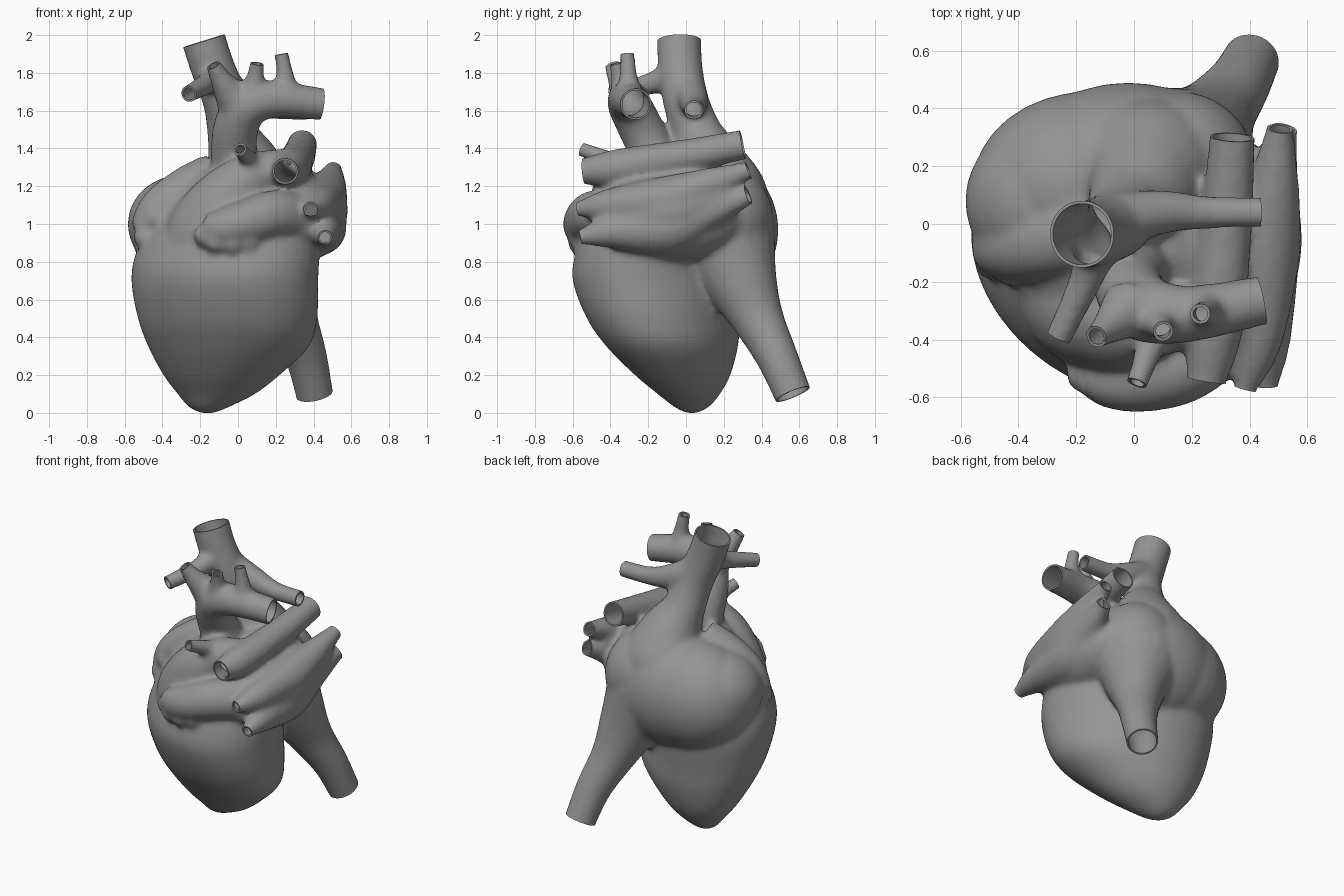
import bpy, bmesh, math
from mathutils import Vector, Matrix

bm = bmesh.new()
cuts = []          # open vessel mouths: (point, direction, radius)


def spline(keys, n=6):
    """Catmull-Rom through tuples of any length."""
    k = [keys[0]] + list(keys) + [keys[-1]]
    out = []
    for i in range(1, len(k) - 2):
        for s in range(n):
            t = s / n
            out.append([0.5 * (2 * b + (c - a) * t + (2 * a - 5 * b + 4 * c - d) * t * t
                               + (3 * b - a - 3 * c + d) * t ** 3)
                        for a, b, c, d in zip(k[i - 1], k[i], k[i + 1], k[i + 2])])
    out.append(list(keys[-1]))
    return out


def loft(rings, sides=20):
    """Closed skin over (centre, u, v) ellipses."""
    rows = []
    for c, u, v in rings:
        rows.append([bm.verts.new(c + u * math.cos(a) + v * math.sin(a))
                     for a in (2 * math.pi * i / sides for i in range(sides))])
    faces = [bm.faces.new(rows[0][::-1]), bm.faces.new(rows[-1])]
    for r, q in zip(rows, rows[1:]):
        for i in range(sides):
            j = (i + 1) % sides
            faces.append(bm.faces.new((r[i], r[j], q[j], q[i])))
    bmesh.ops.recalc_face_normals(bm, faces=faces)


def tube(*keys, start=False, end=False):
    """Tapered tube through (x, y, z, r); start/end mark open mouths."""
    pts = spline(keys)
    for flag, i, j in ((start, 0, 1), (end, -1, -2)):
        if flag:
            p = Vector(pts[i][:3])
            d = (p - Vector(pts[j][:3])).normalized()
            cuts.append((p, d, pts[i][3]))
            extra = list(p + d * 0.07) + [pts[i][3]]
            pts = [extra] + pts if i == 0 else pts + [extra]
    pos = [Vector(p[:3]) for p in pts]
    rings, u, last = [], None, None
    for i, p in enumerate(pos):
        t = (pos[min(i + 1, len(pos) - 1)] - pos[max(i - 1, 0)]).normalized()
        u = t.orthogonal().normalized() if u is None else last.rotation_difference(t) @ u
        last = t
        rings.append((p, u * pts[i][3], t.cross(u) * pts[i][3]))
    loft(rings)


def ball(c, r):
    r = r if isinstance(r, tuple) else (r, r, r)
    bmesh.ops.create_uvsphere(bm, u_segments=32, v_segments=20, radius=1,
                              matrix=Matrix.Translation(c) @ Matrix.Diagonal((*r, 1)))


# ventricles: z, x range, y range, sheared toward the front right
rings = []
for z, x0, x1, y0, y1 in spline([
        (0.0, -0.20, -0.12, 0.0, 0.06), (0.03, -0.26, -0.05, -0.06, 0.12),
        (0.1, -0.32, 0.09, -0.15, 0.18), (0.2, -0.395, 0.22, -0.27, 0.235),
        (0.35, -0.475, 0.375, -0.42, 0.275), (0.5, -0.53, 0.42, -0.525, 0.29),
        (0.7, -0.565, 0.425, -0.6, 0.31), (0.85, -0.54, 0.43, -0.585, 0.3),
        (1.0, -0.46, 0.41, -0.53, 0.28), (1.15, -0.36, 0.34, -0.46, 0.25),
        (1.28, -0.22, 0.24, -0.36, 0.2)]):
    rx, ry = (x1 - x0) / 2, (y1 - y0) / 2
    rings.append((Vector(((x0 + x1) / 2, (y0 + y1) / 2, z)),
                  Vector((rx, -ry * math.sin(0.25), 0)), Vector((0, ry * math.cos(0.25), 0))))
loft(rings, 40)

# right atrium with its scalloped auricle
ball((-0.02, 0.15, 0.97), (0.42, 0.34, 0.38))
ball((-0.15, 0.13, 0.95), (0.41, 0.33, 0.36))
ball((-0.3, 0.08, 1.0), (0.285, 0.28, 0.26))
ball((0.15, 0.2, 1.03), (0.27, 0.26, 0.29))
tube((-0.48, -0.08, 0.95, 0.1), (-0.41, -0.08, 1.07, 0.12), (-0.27, -0.06, 1.18, 0.125),
     (-0.12, -0.02, 1.25, 0.13))
for x, y, z in ((-0.49, -0.13, 0.93), (-0.43, -0.15, 1.03), (-0.35, -0.14, 1.12), (-0.27, -0.12, 1.18)):
    ball((x, y, z), 0.065)

# upper vena cava, widening into the atrium, and its two branches
tube((-0.18, -0.035, 1.97, 0.118), (-0.135, -0.03, 1.83, 0.118), (-0.065, 0.0, 1.65, 0.122),
     (-0.03, 0.06, 1.48, 0.135), (0.02, 0.115, 1.33, 0.2), (0.04, 0.15, 1.18, 0.275),
     (0.04, 0.16, 1.0, 0.3), start=True)
tube((-0.1, 0.0, 1.73, 0.1), (0.08, 0.04, 1.65, 0.08), (0.25, 0.04, 1.61, 0.058),
     (0.44, 0.04, 1.605, 0.053), end=True)
tube((-0.13, -0.08, 1.78, 0.08), (-0.17, -0.2, 1.74, 0.058), (-0.26, -0.39, 1.69, 0.047), end=True)

# lower vena cava
tube((0.405, 0.565, 0.1, 0.1), (0.36, 0.48, 0.3, 0.112), (0.285, 0.38, 0.5, 0.14),
     (0.22, 0.29, 0.7, 0.2), (0.14, 0.21, 0.9, 0.28), start=True)

# aorta with three arch branches
tube((0.02, -0.1, 1.15, 0.16), (-0.02, -0.18, 1.38, 0.125), (-0.005, -0.25, 1.53, 0.12),
     (0.06, -0.3, 1.63, 0.115), (0.2, -0.31, 1.66, 0.098), (0.44, -0.265, 1.635, 0.086), end=True)
tube((-0.01, -0.29, 1.65, 0.11), (-0.08, -0.35, 1.75, 0.065), (-0.13, -0.39, 1.84, 0.042), end=True)
tube((0.08, -0.32, 1.68, 0.09), (0.09, -0.35, 1.77, 0.05), (0.1, -0.37, 1.85, 0.039), end=True)
tube((0.25, -0.3, 1.67, 0.09), (0.25, -0.305, 1.78, 0.05), (0.23, -0.31, 1.9, 0.039), end=True)

# pulmonary trunk, cross artery and small side branch
tube((-0.15, -0.2, 0.82, 0.28), (-0.12, -0.27, 0.98, 0.245), (-0.03, -0.33, 1.15, 0.18),
     (0.1, -0.33, 1.26, 0.125), (0.28, -0.3, 1.3, 0.1))
tube((0.25, -0.54, 1.28, 0.07), (0.28, -0.35, 1.3, 0.1), (0.32, 0.0, 1.36, 0.09),
     (0.34, 0.3, 1.42, 0.08), start=True, end=True)
tube((0.08, -0.33, 1.28, 0.09), (0.05, -0.44, 1.35, 0.05), (0.01, -0.55, 1.395, 0.04), end=True)

# left atrium, filled between four pulmonary veins
ball((0.31, -0.1, 1.03), (0.25, 0.42, 0.24))
ball((0.2, 0.0, 1.12), (0.26, 0.3, 0.24))
tube((0.41, -0.44, 1.02, 0.085), (0.43, -0.1, 1.06, 0.15), (0.47, 0.13, 1.14, 0.1), (0.49, 0.24, 1.19, 0.06))
tube((0.385, -0.57, 1.08, 0.04), (0.425, -0.4, 1.1, 0.09), (0.45, -0.1, 1.13, 0.125),
     (0.48, 0.1, 1.2, 0.095), (0.505, 0.33, 1.285, 0.048), start=True, end=True)
tube((0.46, -0.56, 0.93, 0.04), (0.455, -0.4, 0.96, 0.09), (0.43, -0.1, 0.98, 0.145),
     (0.465, 0.1, 1.06, 0.105), (0.52, 0.33, 1.15, 0.048), start=True, end=True)

# left auricle with lobed lower edge
tube((0.34, -0.34, 1.03, 0.14), (0.19, -0.48, 1.05, 0.13), (0.05, -0.53, 1.01, 0.12),
     (-0.08, -0.535, 0.98, 0.105), (-0.17, -0.51, 0.985, 0.07))
for x, y, z in ((-0.17, -0.52, 0.94), (-0.115, -0.55, 0.91), (-0.03, -0.56, 0.9), (0.055, -0.55, 0.91)):
    ball((x, y, z), 0.066)

# fuse everything into one soft skin
mesh = bpy.data.meshes.new("heart")
bm.to_mesh(mesh)
bm.free()
heart = bpy.data.objects.new("heart", mesh)
bpy.context.collection.objects.link(heart)
bpy.context.view_layer.objects.active = heart
heart.select_set(True)
fuse = heart.modifiers.new("fuse", 'REMESH')
fuse.mode = 'VOXEL'
fuse.voxel_size = 0.015
soft = heart.modifiers.new("soften", 'SMOOTH')
soft.factor = 0.5
soft.iterations = 15
for name in ("fuse", "soften"):
    bpy.ops.object.modifier_apply(modifier=name)

# slice the vessel mouths open
bm = bmesh.new()
bm.from_mesh(mesh)
for p, d, r in cuts:
    sel = set()
    for f in bm.faces:
        v = f.calc_center_median() - p
        a = v.dot(d)
        if -0.03 < a < 0.16 and (v - d * a).length < 1.15 * r + 0.008:
            sel.add(f)
            sel.update(f.edges)
            sel.update(f.verts)
    if sel:
        bmesh.ops.bisect_plane(bm, geom=list(sel), plane_co=p, plane_no=d, clear_outer=True)
low = min(v.co.z for v in bm.verts)
bmesh.ops.translate(bm, verts=bm.verts[:], vec=(0, 0, -low))
bm.to_mesh(mesh)
bm.free()

# thin vessel walls
wall = heart.modifiers.new("wall", 'SOLIDIFY')
wall.thickness = 0.01
wall.offset = -1
bpy.ops.object.modifier_apply(modifier="wall")
bpy.ops.object.shade_smooth_by_angle(angle=math.radians(45))

# dark grey tissue
grey = bpy.data.materials.new("dark_grey")
grey.diffuse_color = (0.3, 0.3, 0.3, 1)
mesh.materials.clear()
mesh.materials.append(grey)
